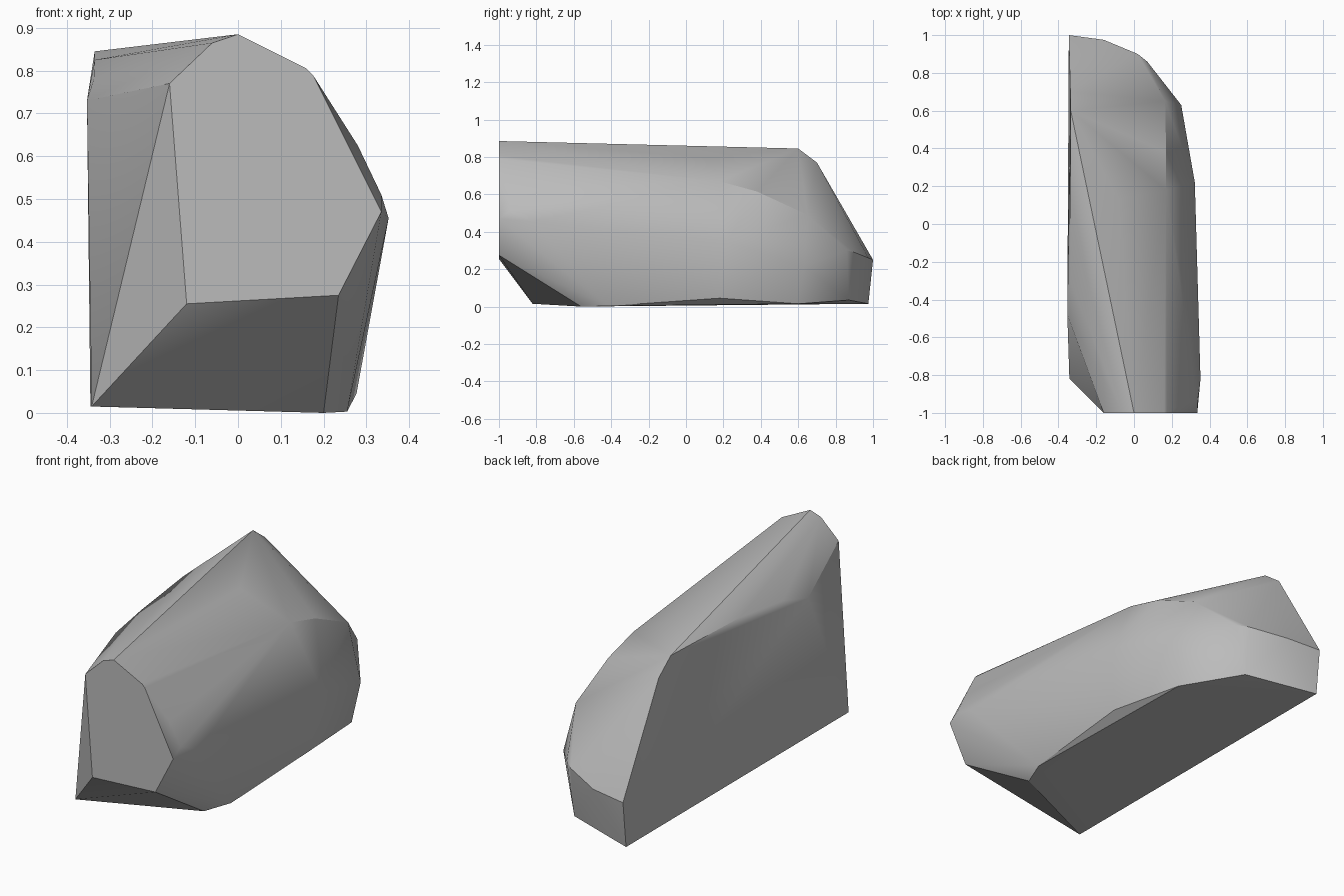
import bpy
import bmesh
import math

default_cube = bpy.data.objects.get("Cube")
if default_cube:
    bpy.data.objects.remove(default_cube, do_unlink=True)


def flat_material(name, colour):
    material = bpy.data.materials.new(name)
    material.use_nodes = True
    material.diffuse_color = colour
    material.node_tree.nodes["Principled BSDF"].inputs["Base Color"].default_value = colour
    return material


def hull_object(name, outlines, material, crease_angle):
    """Wrap a convex skin round a set of outlines and smooth its soft edges."""
    mesh = bpy.data.meshes.new(name)
    bm = bmesh.new()
    for outline in outlines:
        for point in outline:
            bm.verts.new(point)
    result = bmesh.ops.convex_hull(bm, input=bm.verts[:], use_existing_faces=False)
    loose = {v for v in result["geom_interior"] + result["geom_unused"]
             if isinstance(v, bmesh.types.BMVert)}
    bmesh.ops.delete(bm, geom=list(loose), context="VERTS")
    bmesh.ops.recalc_face_normals(bm, faces=bm.faces[:])
    bm.to_mesh(mesh)
    bm.free()
    mesh.materials.append(material)
    rock = bpy.data.objects.new(name, mesh)
    bpy.context.collection.objects.link(rock)
    bpy.ops.object.select_all(action="DESELECT")
    bpy.context.view_layer.objects.active = rock
    rock.select_set(True)
    bpy.ops.object.shade_smooth_by_angle(angle=crease_angle)
    return rock


# Broken front facet
front_facet = [(x, -1, z) for x, z in (
    (-0.16, 0.77), (-0.06, 0.865), (0, 0.885), (0.16, 0.805), (0.175, 0.79),
    (0.335, 0.47), (0.235, 0.275), (-0.12, 0.255))]

# Flat split side, from the lower front corner over the top to the back
split_side = [
    (-0.342, -0.82, 0.015), (-0.353, -0.48, 0.73), (-0.337, -0.3, 0.78),
    (-0.335, 0.04, 0.825), (-0.335, 0.6, 0.845), (-0.337, 0.7, 0.77),
    (-0.345, 1, 0.25), (-0.345, 0.975, 0.015)]

# Upper shoulder and crown
shoulder = [
    (-0.08, 0.13, 0.795), (0.17, 0.18, 0.67), (0.17, 0.38, 0.615),
    (0.165, 0.65, 0.49)]

# Widest line of the rounded side, sweeping round the back
waist = [
    (0.28, -0.95, 0.625), (0.335, -0.94, 0.51), (0.352, -0.82, 0.455),
    (0.322, 0.22, 0.345), (0.25, 0.63, 0.215), (0.07, 0.86, 0.3),
    (0.02, 0.9, 0.29), (-0.16, 0.975, 0.26)]

# Edge of the resting face
base_edge = [
    (0.2, -0.56, 0), (0.255, -0.42, 0.003), (0.277, 0.18, 0.045),
    (0.22, 0.6, 0.015), (0.02, 0.87, 0.035)]

stone_grey = flat_material("stone_grey", (0.5, 0.5, 0.5, 1))
hull_object("rock", [front_facet, split_side, shoulder, waist, base_edge],
            stone_grey, math.radians(32))
